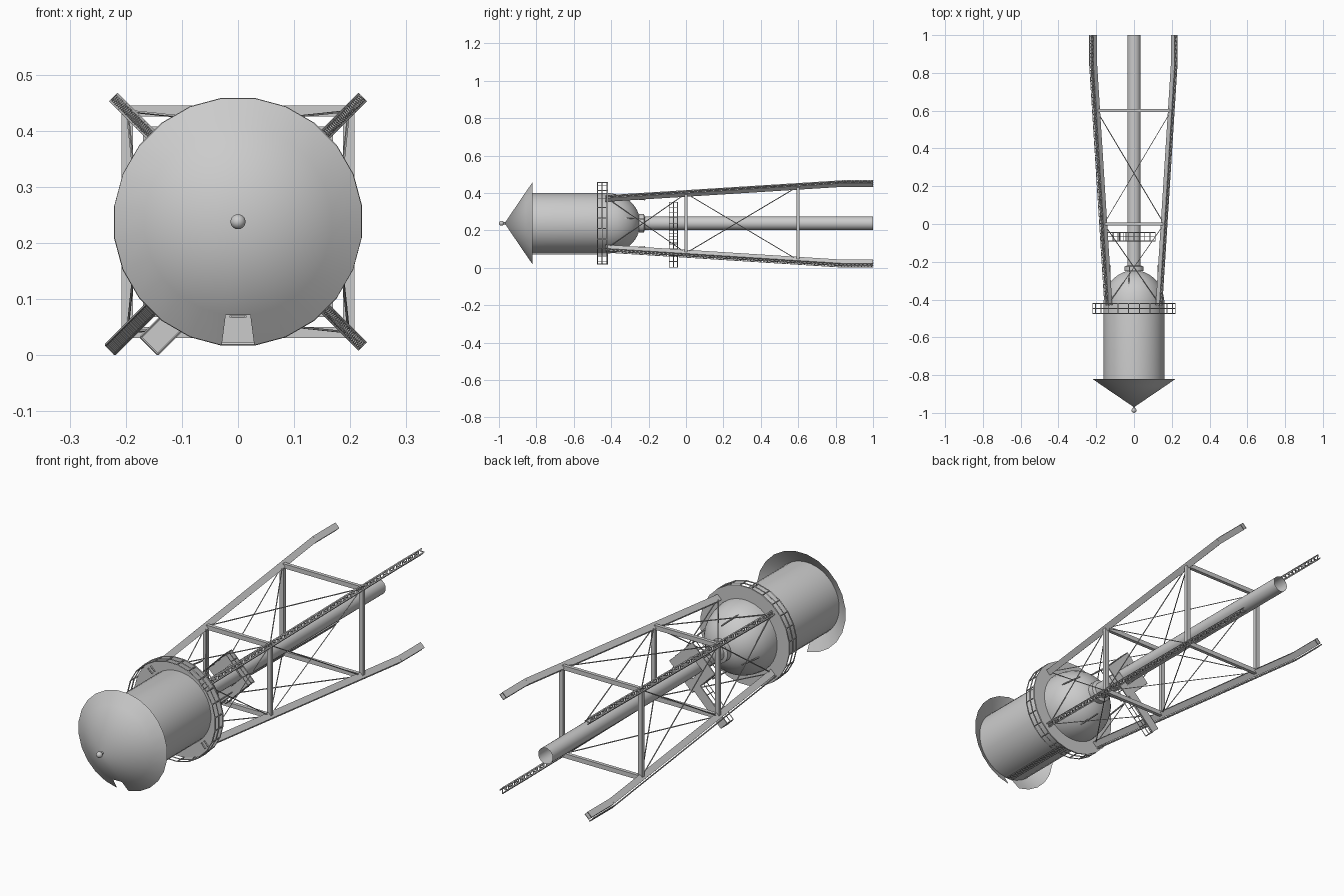
import bpy, bmesh, math
from mathutils import Vector, Matrix

if "Cube" in bpy.data.objects:
    bpy.data.objects.remove(bpy.data.objects["Cube"])

C = 0.238            # height of the tower's lying axis
AX = Vector((0, 0, C))
S2 = math.sqrt(0.5)


def finish(bm, name, smooth=False):
    me = bpy.data.meshes.new(name)
    bm.to_mesh(me)
    bm.free()
    ob = bpy.data.objects.new(name, me)
    bpy.context.collection.objects.link(ob)
    if smooth:
        bpy.ops.object.select_all(action='DESELECT')
        ob.select_set(True)
        bpy.context.view_layer.objects.active = ob
        bpy.ops.object.shade_smooth_by_angle(angle=math.radians(35))
    return ob


def lathe(name, profile, n, skip=None):
    """Revolve (radius, y) points about the axis; one segment is centred at the bottom."""
    bm = bmesh.new()
    rings = []
    for r, y in profile:
        ring = []
        for i in range(n):
            a = -math.pi / 2 + (i - 0.5) * 2 * math.pi / n
            ring.append(bm.verts.new((r * math.cos(a), y, C + r * math.sin(a))))
        rings.append(ring)
    for j in range(len(rings) - 1):
        for i in range(n):
            if skip == (j, i):
                continue
            k = (i + 1) % n
            bm.faces.new((rings[j][i], rings[j][k], rings[j + 1][k], rings[j + 1][i]))
    bmesh.ops.remove_doubles(bm, verts=bm.verts, dist=1e-5)
    bmesh.ops.recalc_face_normals(bm, faces=bm.faces)
    return finish(bm, name, True)


def bar(bm, a, b, w, h, up):
    """Box from a to b; w across, h along the 'up' direction (axis-relative points)."""
    a, b = Vector(a), Vector(b)
    d = (b - a).normalized()
    side = d.cross(Vector(up)).normalized()
    top = side.cross(d)
    m = Matrix((side * w, d * (b - a).length, top * h)).transposed().to_4x4()
    m.translation = (a + b) / 2 + AX
    bmesh.ops.create_cube(bm, size=1, matrix=m)


def rod(bm, a, b, t=0.004):
    up = (0.31, 0.52, 0.79) if abs((Vector(b) - Vector(a)).normalized().y) < .9 else (1, 0, 0)
    bar(bm, a, b, t, t, up)


def ladder(bm, a, b, across, width, n):
    a, b, s = Vector(a), Vector(b), Vector(across) * width / 2
    for k in (-1, 1):
        rod(bm, a + s * k, b + s * k)
    for i in range(n):
        p = a.lerp(b, (i + .5) / n)
        rod(bm, p - s, p + s, .003)


# Tank shell with round bottom, collar and riser pipe
dome = [(0.16 * math.cos(a), -0.41 + 0.165 * math.sin(a))
        for a in [math.radians(t) for t in range(0, 81, 8)]]
lathe("tank", [(0.162, -0.86), (0.162, -0.41)] + dome[1:] + [(0, -0.245)], 32)
lathe("collar", [(0.034, -0.25), (0.05, -0.25), (0.05, -0.225), (0.036, -0.22)], 24)
lathe("riser_pipe", [(0.036, -0.25), (0.036, 1.0)], 24)

# Cone roof with ladder notch, and ball finial
lathe("roof", [(0, -0.97), (0.168, -0.857), (0.222, -0.82)], 24, skip=(1, 0))
lathe("finial", [(0.006, -0.955), (0.006, -0.976)] +
      [(0.0135 * math.sin(t * math.pi / 8), -0.9865 - 0.0135 * math.cos(t * math.pi / 8))
       for t in range(8, -1, -1)][::-1][::-1], 16)

# Round balcony: floor ring and railing
lathe("balcony_floor", [(0.155, -0.424), (0.222, -0.424), (0.222, -0.418),
                        (0.155, -0.418), (0.155, -0.424)], 24)
bm = bmesh.new()
N = 24


def rim(i):
    a = -math.pi / 2 + (i - .5) * 2 * math.pi / N
    return Vector((0.22 * math.cos(a), 0, 0.22 * math.sin(a)))


for i in range(N):
    for y in (-0.474, -0.448):
        rod(bm, rim(i) + Vector((0, y, 0)), rim(i + 1) + Vector((0, y, 0)))
    rod(bm, rim(i) + Vector((0, -0.474, 0)), rim(i) + Vector((0, -0.42, 0)))
finish(bm, "balcony_railing")


# Legs: two side plates with zigzag lacing on inner and outer faces
def half(y):
    return 0.133 + 0.0795 * (min(y, 0.84) + 0.42) / 1.26


def corner(sx, sz, y):
    return Vector((sx * half(y), y, sz * half(y)))


CORNERS = [(1, 1), (-1, 1), (-1, -1), (1, -1)]
W, D = 0.022, 0.028
for sx, sz in CORNERS:
    bm = bmesh.new()
    rad = Vector((sx, 0, sz)) * S2
    tan = Vector((-sz, 0, sx)) * S2
    for k in (-1, 1):
        for y0, y1 in ((-0.43, 0.84), (0.84, 1.0)):
            off = tan * k * (W / 2 - .0015)
            bar(bm, corner(sx, sz, y0) + off, corner(sx, sz, y1) + off, .003, D, rad)
            # narrow flanges of the channels
            for f in (-1, 1):
                o = tan * k * (W / 2 - .0025) + rad * f * (D / 2 - .001)
                bar(bm, corner(sx, sz, y0) + o, corner(sx, sz, y1) + o, .005, .002, rad)
        n = 66
        for i in range(n):
            y0, y1 = -0.42 + 1.42 * i / n, -0.42 + 1.42 * (i + 1) / n
            t = tan * (W / 2 - .002) * (1 if i % 2 else -1)
            o = rad * k * (D / 2 - .001)
            bar(bm, corner(sx, sz, y0) + t + o, corner(sx, sz, y1) - t + o, .004, .002, rad)
    finish(bm, "leg_" + ("upper" if sz > 0 else "lower") + ("_right" if sx > 0 else "_left"))

# Square strut frames and crossed tie rods between the legs
struts, ties = bmesh.new(), bmesh.new()
for i in range(4):
    a, b = CORNERS[i], CORNERS[(i + 1) % 4]
    for y in (0.0, 0.6):
        bar(struts, corner(*a, y), corner(*b, y), .02, .016, (0, 1, 0))
    for y0, y1 in ((-0.42, 0.0), (0.0, 0.6)):
        rod(ties, corner(*a, y0), corner(*b, y1), .0035)
        rod(ties, corner(*b, y0), corner(*a, y1), .0035)
    # short rods running out of the dome
    n = Vector((a[0] + b[0], 0, a[1] + b[1])) / 2
    t = Vector((-n.z, 0, n.x)) * .028
    rod(ties, n * .135 + t + Vector((0, -.33, 0)), n * .125 + t * .8 + Vector((0, -.22, 0)), .005)
finish(struts, "strut_frames")
finish(ties, "tie_rods")

# Inner platform around the pipe, with catwalk out to the ladder leg
U = Vector((-1, 0, -1)) * S2      # towards the ladder leg
V = Vector((1, 0, -1)) * S2


def at(u, v, y):
    return U * u + V * v + Vector((0, y, 0))


floor, rail = bmesh.new(), bmesh.new()
H, Y0, Y1 = 0.08, -0.045, -0.09
for s in (-1, 1):
    bar(floor, at(-H, s * .058, Y0), at(H, s * .058, Y0), .044, .005, (0, 1, 0))
    bar(floor, at(s * .058, -.036, Y0), at(s * .058, .036, Y0), .044, .005, (0, 1, 0))
bar(floor, at(H, .0445, Y0), at(.269, .0445, Y0), .044, .005, (0, 1, 0))
finish(floor, "platform_floor")
path = [(H, .023), (H, -H), (-H, -H), (-H, H), (H, H), (H, .066), (.268, .066), (.268, .023), (H, .023)]
for p, q in zip(path, path[1:]):
    n = max(1, round(math.dist(p, q) / .045))
    for y in (Y1, (Y0 + Y1) / 2):
        rod(rail, at(*p, y), at(*q, y), .003)
    for i in range(n):
        u, v = [p[k] + (q[k] - p[k]) * i / n for k in (0, 1)]
        rod(rail, at(u, v, Y0), at(u, v, Y1), .003)
finish(rail, "platform_railing")

# Ladders on the tank side and on one leg
bm = bmesh.new()
ladder(bm, (0, -0.845, -0.169), (0, -0.42, -0.169), (1, 0, 0), .026, 26)
finish(bm, "tank_ladder")
bm = bmesh.new()
out = U * .021
for y0, y1, n in ((-0.42, 0.84, 70), (0.84, 1.0, 9)):
    ladder(bm, corner(-1, -1, y0) + out, corner(-1, -1, y1) + out, V, .022, n)
finish(bm, "leg_ladder")
